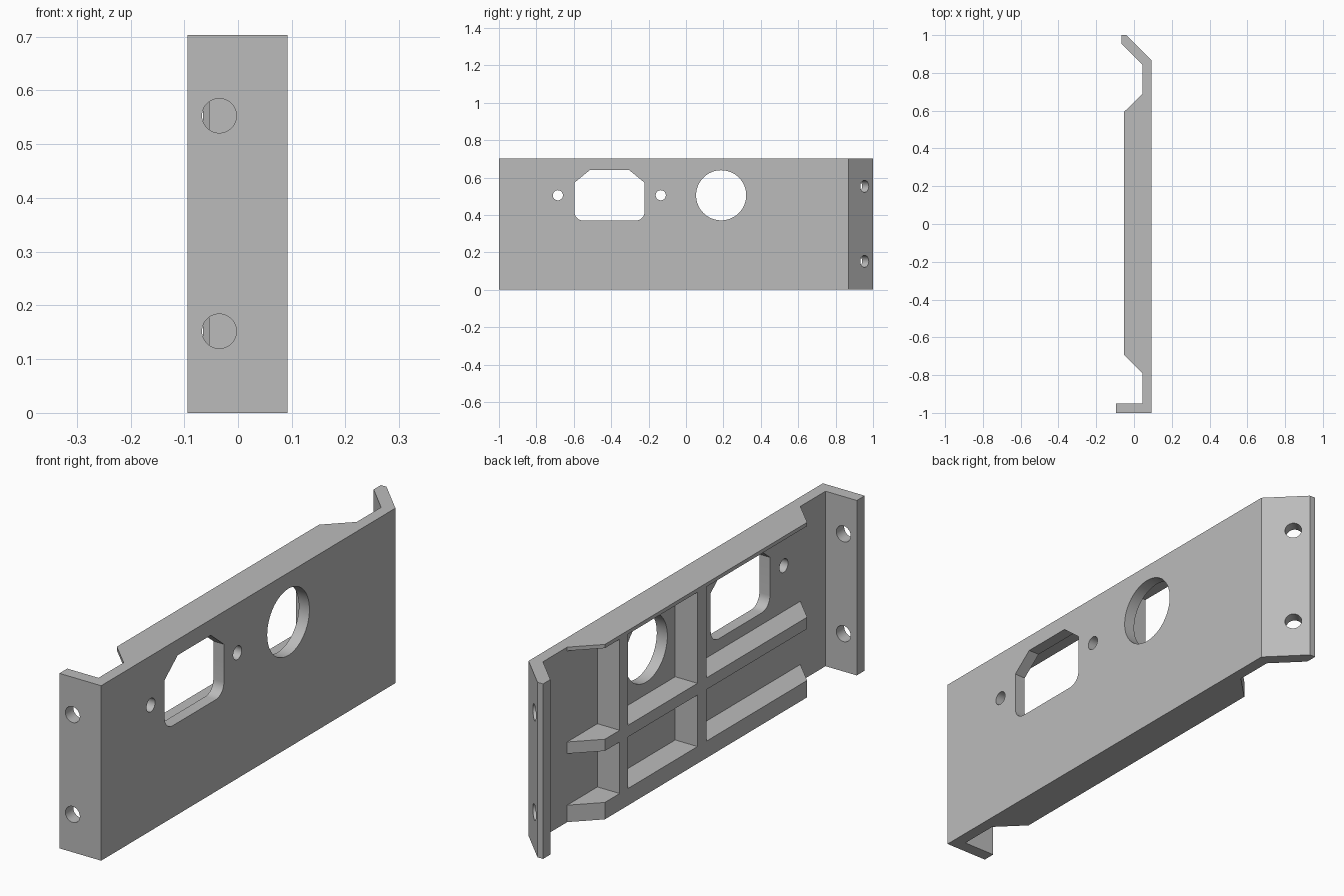
import bpy, bmesh, math
from mathutils import Matrix, Vector

if "Cube" in bpy.data.objects:
    bpy.data.objects.remove(bpy.data.objects["Cube"], do_unlink=True)

H = 0.703                # bracket height
OUT, IN, RIB = 0.092, 0.045, -0.054   # x of outer face, inner face, rib face

grey = bpy.data.materials.new("plain grey")
grey.use_nodes = True
grey.diffuse_color = (0.5, 0.5, 0.5, 1)
grey.node_tree.nodes["Principled BSDF"].inputs["Base Color"].default_value = (0.5, 0.5, 0.5, 1)


def prism(name, points, depth):
    """Solid made by sweeping a closed 3D outline along a depth vector."""
    bm = bmesh.new()
    face = bm.faces.new([bm.verts.new(p) for p in points])
    swept = bmesh.ops.extrude_face_region(bm, geom=[face])["geom"]
    bmesh.ops.translate(bm, vec=depth, verts=[v for v in swept if isinstance(v, bmesh.types.BMVert)])
    bmesh.ops.recalc_face_normals(bm, faces=bm.faces)
    mesh = bpy.data.meshes.new(name)
    bm.to_mesh(mesh)
    bm.free()
    mesh.materials.append(grey)
    ob = bpy.data.objects.new(name, mesh)
    bpy.context.collection.objects.link(ob)
    return ob


def plan_prism(name, outline, z0, z1):
    return prism(name, [(x, y, z0) for x, y in outline], Vector((0, 0, z1 - z0)))


def drill(center, axis, radius, length, steps=48):
    """Round cutter centred on a point."""
    axis = Vector(axis).normalized()
    turn = axis.to_track_quat('Z', 'Y').to_matrix()
    start = Vector(center) - axis * length / 2
    ring = [start + turn @ Vector((radius * math.cos(a), radius * math.sin(a), 0))
            for a in (2 * math.pi * i / steps for i in range(steps))]
    return prism("hole_cutter", ring, axis * length)


def combine(target, tool, operation):
    mod = target.modifiers.new(operation, 'BOOLEAN')
    mod.operation, mod.solver, mod.object = operation, 'EXACT', tool
    bpy.context.view_layer.objects.active = target
    bpy.ops.object.modifier_apply(modifier=mod.name)
    bpy.data.objects.remove(tool, do_unlink=True)


# Bent plate with a square front flange and a slanted rear flange
bracket = plan_prism("mounting_bracket", [
    (-0.094, -1), (OUT, -1), (OUT, 0.868), (-0.04, 1), (-0.065, 1),
    (-0.065, 0.954), (IN, 0.844), (IN, -0.95), (-0.094, -0.95)], 0, H)

# Long ribs with slanted ends, rooted slightly inside the plate
long_rib = [(IN + 0.02, 0.69), (IN, 0.69), (RIB, 0.592), (RIB, -0.692), (IN, -0.79), (IN + 0.02, -0.79)]
for z0, z1 in ((0, 0.068), (0.275, 0.322), (H - 0.015, H)):
    combine(bracket, plan_prism("long_rib", long_rib, z0, z1), 'UNION')

# Upright ribs between the long ones
for y0, y1 in ((-0.052, 0.004), (0.446, 0.498)):
    outline = [(RIB, y0), (IN + 0.02, y0), (IN + 0.02, y1), (RIB, y1)]
    combine(bracket, plan_prism("upright_rib", outline, 0.03, H - 0.007), 'UNION')

# Screw holes in both flanges
for z in (0.152, 0.553):
    combine(bracket, drill((-0.035, -0.975, z), (0, 1, 0), 0.032, 0.1), 'DIFFERENCE')
    combine(bracket, drill((-0.012, 0.937, z), (1, 1, 0), 0.032, 0.12), 'DIFFERENCE')

# Large round opening and two small screw holes in the plate
for y, radius in ((0.188, 0.134), (-0.685, 0.027), (-0.135, 0.027)):
    combine(bracket, drill((OUT, y, 0.505), (1, 0, 0), radius, 0.16, 64), 'DIFFERENCE')

# Socket window: chamfered top corners, rounded bottom corners
left, right, low, high, r = -0.597, -0.221, 0.369, 0.64, 0.05
window = [(right, 0.572), (right - 0.083, high), (left + 0.083, high), (left, 0.572)]
for cy, first in ((left + r, math.pi), (right - r, 1.5 * math.pi)):
    for i in range(9):
        a = first + i * math.pi / 16
        window.append((cy + r * math.cos(a), low + r + r * math.sin(a)))
cutter = prism("window_cutter", [(0.0, y, z) for y, z in window], Vector((0.2, 0, 0)))
combine(bracket, cutter, 'DIFFERENCE')

# Smooth hole walls, sharp edges elsewhere
bpy.ops.object.select_all(action='DESELECT')
bracket.select_set(True)
bpy.context.view_layer.objects.active = bracket
bpy.ops.object.shade_smooth_by_angle(angle=math.radians(25))
